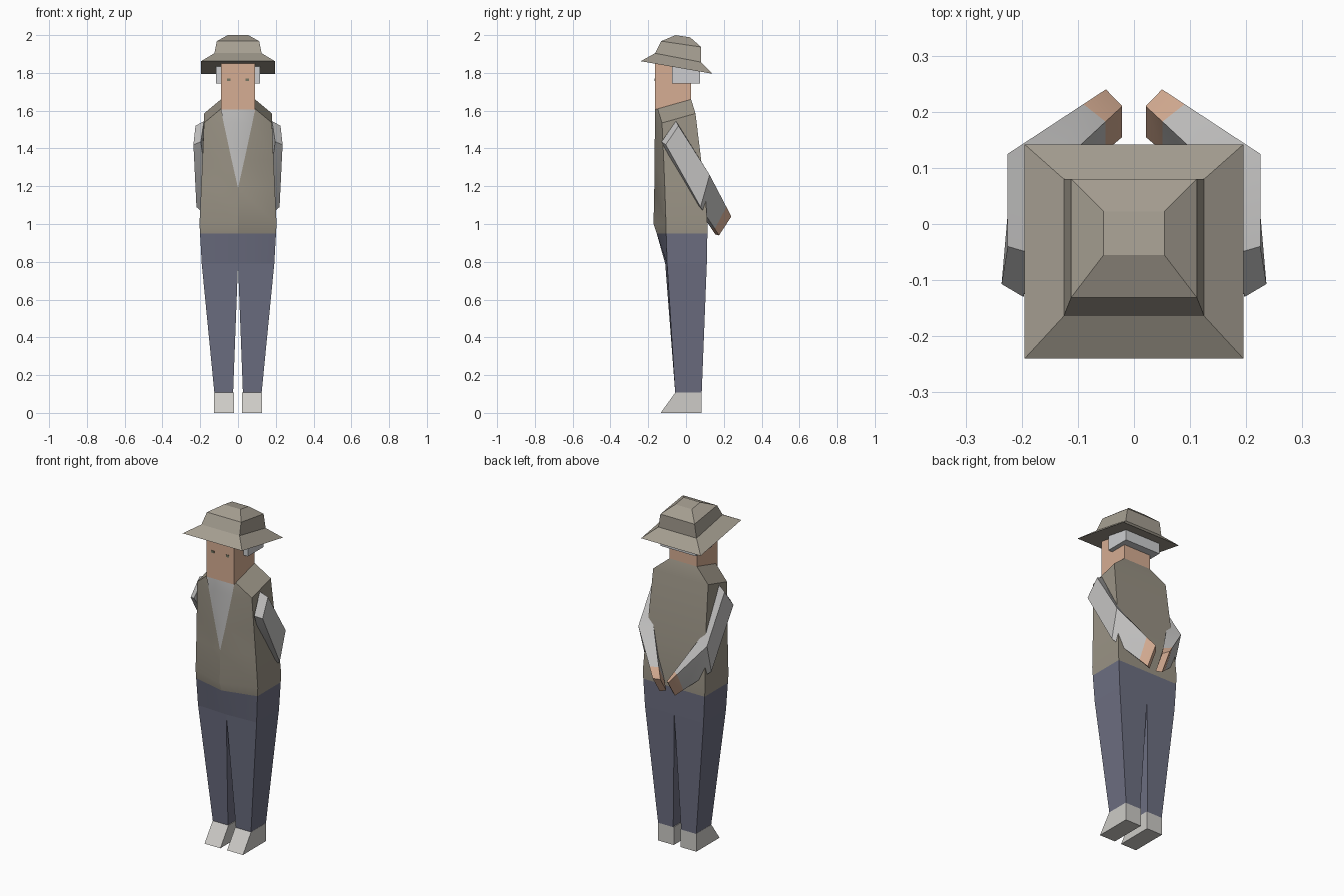
import bpy, bmesh, math
from mathutils import Vector

if "Cube" in bpy.data.objects:
    bpy.data.objects.remove(bpy.data.objects["Cube"])


def material(name, r, g, b):
    lin = [(c / 255 / 12.92) if c < 11 else ((c / 255 + 0.055) / 1.055) ** 2.4 for c in (r, g, b)]
    m = bpy.data.materials.new(name)
    m.diffuse_color = (*lin, 1)
    m.use_nodes = True
    m.node_tree.nodes["Principled BSDF"].inputs["Base Color"].default_value = m.diffuse_color
    return m


HAT = material("hat felt", 165, 158, 145)
VEST = material("vest brown", 154, 147, 133)
SKIN = material("skin", 214, 173, 147)
DENIM = material("trouser blue", 109, 111, 130)
SHIRT = material("shirt grey", 194, 193, 192)
HAIR = material("hair grey", 205, 206, 208)
SHOE = material("shoe grey", 205, 203, 199)
EYE = material("eye grey green", 118, 118, 98)


def finish(bm, name, mats, angle=30):
    bmesh.ops.remove_doubles(bm, verts=bm.verts, dist=0.0005)
    bmesh.ops.recalc_face_normals(bm, faces=bm.faces)
    me = bpy.data.meshes.new(name)
    bm.to_mesh(me)
    bm.free()
    ob = bpy.data.objects.new(name, me)
    bpy.context.collection.objects.link(ob)
    for m in mats:
        me.materials.append(m)
    bpy.ops.object.select_all(action='DESELECT')
    ob.select_set(True)
    bpy.context.view_layer.objects.active = ob
    bpy.ops.object.shade_smooth_by_angle(angle=math.radians(angle))
    return ob


def loft(name, rings, mats, rule=lambda ring, side: 0, flip=1):
    """Skin a stack of equal-length rings and cap both ends."""
    bm = bmesh.new()
    vs = [[bm.verts.new((p[0] * flip, p[1], p[2])) for p in r] for r in rings]
    n = len(vs[0])
    for i in range(len(vs) - 1):
        for j in range(n):
            k = (j + 1) % n
            f = bm.faces.new((vs[i][j], vs[i][k], vs[i + 1][k], vs[i + 1][j]))
            f.material_index = rule(i, j)
    bm.faces.new(vs[0]).material_index = rule(0, -1)
    bm.faces.new(vs[-1]).material_index = rule(len(vs) - 2, -1)
    return finish(bm, name, mats)


def rect(x0, x1, y0, y1, zf, zb):
    """Four-point ring, front height zf and back height zb."""
    return [(x0, y0, zf), (x1, y0, zf), (x1, y1, zb), (x0, y1, zb)]


def body_ring(a, b, c):
    """Symmetric ring from front, front-corner and back-corner points."""
    right = [a, b, c]
    return right + [(-p[0], p[1], p[2]) for p in reversed(right)]


# Vest, with the shirt opening as the front column of its upper faces
loft("vest", [
    body_ring((.09, -.165, 1.605), (.09, -.15, 1.61), (.09, .027, 1.66)),
    body_ring((.076, -.165, 1.535), (.18, -.127, 1.535), (.18, .05, 1.585)),
    body_ring((.034, -.166, 1.34), (.188, -.118, 1.34), (.187, .08, 1.34)),
    body_ring((0, -.168, 1.19), (.195, -.112, 1.19), (.195, .1, 1.19)),
    body_ring((0, -.172, 1.0), (.204, -.106, 1.0), (.204, .113, 1.0)),
    body_ring((0, -.155, .95), (.201, -.105, .95), (.201, .113, .95)),
], [VEST, SHIRT], lambda i, j: 1 if i < 3 and j == 5 else 0)

# Trouser hips
loft("trouser_hips", [
    body_ring((0, -.155, .95), (.201, -.105, .95), (.201, .113, .95)),
    body_ring((0, -.11, .79), (.192, -.1, .79), (.192, .11, .79)),
], [DENIM])

# Head, tucked under the hat
loft("head", [
    rect(-.09, .09, -.165, .027, 1.59, 1.64),
    rect(-.09, .09, -.165, .027, 1.87, 1.85),
], [SKIN])

# Hair around the back of the head
loft("hair", [
    rect(-.117, .117, -.075, .073, 1.745, 1.745),
    rect(-.117, .117, -.075, .073, 1.845, 1.82),
], [HAIR])

# Hat: tilted brim and stepped crown
loft("hat", [
    rect(-.195, .195, -.24, .142, 1.862, 1.795),
    rect(-.125, .125, -.164, .08, 1.904, 1.857),
    rect(-.112, .112, -.131, .08, 1.968, 1.937),
    rect(-.054, .054, -.055, .022, 2.0, 1.988),
], [HAT])

for s, side in ((1, "right"), (-1, "left")):
    # Trouser leg
    loft(side + "_leg", [
        [(0, -.11, .79), (.192, -.1, .79), (.192, .11, .79), (0, .11, .79)],
        rect(.026, .125, -.057, .083, .105, .105),
    ], [DENIM], flip=s)

    # Shoe with sloped toe
    loft(side + "_shoe", [
        rect(.022, .126, -.057, .083, .107, .107),
        rect(.022, .126, -.134, .083, 0, 0),
    ], [SHOE], flip=s)

    # Arm bent behind the back: shoulder, elbow, wrist, fingertips
    shoulder = [(.18, -.053, 1.545), (.225, -.04, 1.52), (.236, -.107, 1.42), (.197, -.13, 1.435)]
    elbow = [(.15, .09, 1.27), (.225, .125, 1.26), (.22, .077, 1.09), (.15, .045, 1.11)]
    tips = [(.021, .21, 1.03), (.05, .24, 1.04), (.05, .175, .94), (.021, .155, .945)]
    wrist = [Vector(a).lerp(Vector(b), .77) for a, b in zip(elbow, tips)]
    loft(side + "_arm", [shoulder, elbow, wrist, tips], [SHIRT, SKIN],
         lambda i, j: 1 if i == 2 else 0, flip=s)

    # Eye plate
    loft(side + "_eye", [
        rect(.04, .058, -.168, -.163, 1.757, 1.757),
        rect(.04, .058, -.168, -.163, 1.77, 1.77),
    ], [EYE], flip=s)
